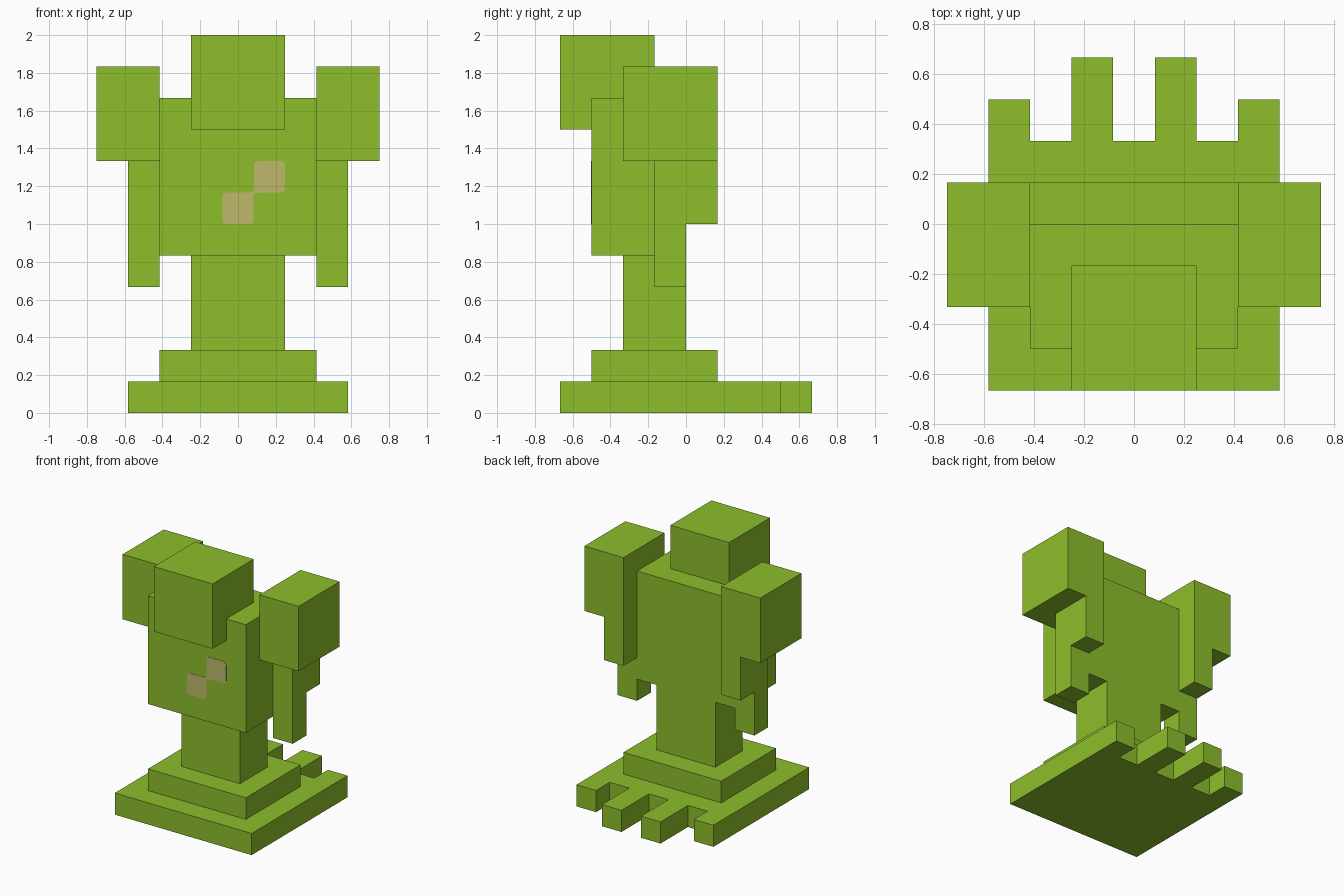
import bpy
import bmesh
from math import cos, sin, radians
from mathutils import Vector

U = 1 / 6  # size of one building block

if "Cube" in bpy.data.objects:
    bpy.data.objects.remove(bpy.data.objects["Cube"], do_unlink=True)


def material(name, rgb):
    mat = bpy.data.materials.new(name)
    color = (*rgb, 1.0)
    mat.use_nodes = True
    mat.diffuse_color = color
    mat.node_tree.nodes["Principled BSDF"].inputs["Base Color"].default_value = color
    return mat


green = material("leaf green", (0.266, 0.521, 0.025))
tan = material("tan", (0.521, 0.485, 0.147))


def prism(name, axis, profile, lo, hi, mat=green):
    """Extrude a closed 2D profile along an axis, in block units."""
    place = {"x": lambda a, b, t: (t, a, b),
             "y": lambda a, b, t: (a, t, b),
             "z": lambda a, b, t: (a, b, t)}[axis]
    bm = bmesh.new()
    face = bm.faces.new([bm.verts.new(Vector(place(a, b, lo)) * U) for a, b in profile])
    extruded = bmesh.ops.extrude_face_region(bm, geom=[face])["geom"]
    shift = Vector(place(0, 0, hi - lo)) * U
    bmesh.ops.translate(bm, vec=shift,
                        verts=[v for v in extruded if isinstance(v, bmesh.types.BMVert)])
    bmesh.ops.recalc_face_normals(bm, faces=bm.faces)
    mesh = bpy.data.meshes.new(name)
    bm.to_mesh(mesh)
    bm.free()
    mesh.materials.append(mat)
    obj = bpy.data.objects.new(name, mesh)
    bpy.context.collection.objects.link(obj)
    return obj


def box(name, x, y, z):
    return prism(name, "z", [(x[0], y[0]), (x[1], y[0]), (x[1], y[1]), (x[0], y[1])], *z)


# Base plate with four toes along its back edge
half = [(3.5, -4), (3.5, 3), (2.5, 3), (2.5, 2), (1.5, 2), (1.5, 4), (0.5, 4), (0.5, 2)]
prism("base", "z", half + [(-x, y) for x, y in reversed(half)], 0, 1)

# Central stack
box("base_step", (-2.5, 2.5), (-3, 1), (1, 2))
box("stalk", (-1.5, 1.5), (-2, 0), (2, 5))
box("torso", (-2.5, 2.5), (-3, 0), (5, 10))
box("head", (-1.5, 1.5), (-4, -1), (9, 12))

# Shoulders and stepped arms on both sides
arm = [(-1, 4), (0, 4), (0, 6), (1, 6), (1, 8), (-1, 8)]
for side, s in (("left", 1), ("right", -1)):
    lo, hi = sorted((2.5 * s, 4.5 * s))
    box(side + "_shoulder", (lo, hi), (-2, 1), (8, 11))
    lo, hi = sorted((2.5 * s, 3.5 * s))
    prism(side + "_arm", "x", arm, lo, hi)

# Chest patch: two rounded squares joined at a corner by a narrow neck
r = 0.13
loop = [(-0.04, 0.04), (-0.11, 0.01)]
for cx, cz, start in ((r - 1, -r, 90), (r - 1, r - 1, 180), (-r, r - 1, 270)):
    for step in range(5):
        a = radians(start + step * 22.5)
        loop.append((cx + r * cos(a), cz + r * sin(a)))
loop.append((-0.01, -0.11))
# the corner arcs already end on the square's edges, so only the neck is bridged
loop += [(-x, -z) for x, z in loop]
prism("chest_patch", "y", [(0.5 + x, 7 + z) for x, z in loop], -3.015, -2.99, tan)
